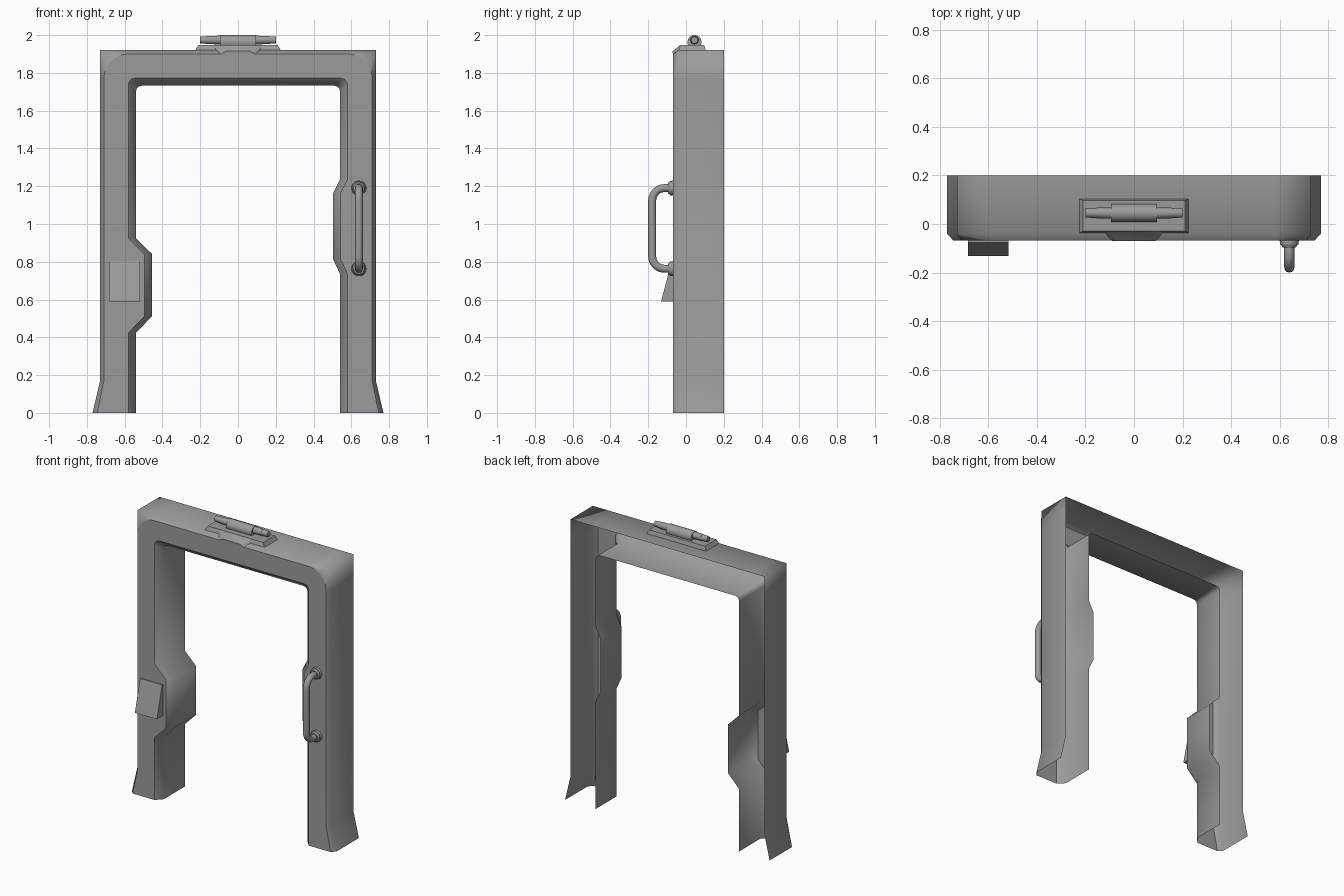
import bpy, bmesh, math
from mathutils import Matrix, Vector

if "Cube" in bpy.data.objects:
    bpy.data.objects.remove(bpy.data.objects["Cube"])

FRONT, BACK = -0.068, 0.2

# Dark grey metal shared by every part
METAL = bpy.data.materials.new("dark_grey_metal")
METAL.diffuse_color = (0.33, 0.33, 0.33, 1)
METAL.use_nodes = True
METAL.node_tree.nodes["Principled BSDF"].inputs["Base Color"].default_value = METAL.diffuse_color


def shade(ob, angle):
    bpy.ops.object.select_all(action='DESELECT')
    ob.select_set(True)
    bpy.context.view_layer.objects.active = ob
    if ob.type == 'CURVE':
        bpy.ops.object.convert(target='MESH')
        ob = bpy.context.view_layer.objects.active
    ob.data.materials.clear()
    ob.data.materials.append(METAL)
    if angle:
        bpy.ops.object.shade_smooth_by_angle(angle=math.radians(angle))


def finish(bm, name, angle=30):
    me = bpy.data.meshes.new(name)
    bm.to_mesh(me)
    bm.free()
    ob = bpy.data.objects.new(name, me)
    bpy.context.collection.objects.link(ob)
    shade(ob, angle)


def hull(name, pts):
    bm = bmesh.new()
    for p in pts:
        bm.verts.new(p)
    bmesh.ops.convex_hull(bm, input=bm.verts)
    bmesh.ops.dissolve_limit(bm, angle_limit=0.01, verts=bm.verts, edges=bm.edges)
    bmesh.ops.recalc_face_normals(bm, faces=bm.faces)
    finish(bm, name)


def cylinders(name, parts, axis, segs):
    # parts: (centre, radius at start, radius at end, length) along the axis
    bm = bmesh.new()
    rot = Vector((0, 0, 1)).rotation_difference(Vector(axis)).to_matrix().to_4x4()
    for c, r1, r2, length in parts:
        bmesh.ops.create_cone(bm, cap_ends=True, segments=segs, radius1=r1, radius2=r2,
                              depth=length, matrix=Matrix.Translation(c) @ rot)
    finish(bm, name)


def arc(cx, cz, r, n):
    # quarter turn from the right-hand side up to the top
    return [(cx + r * math.cos(i * math.pi / 2 / n), cz + r * math.sin(i * math.pi / 2 / n))
            for i in range(n + 1)]


def mirrored(half):
    # right half running upward, to a full path left foot -> right foot
    return [(-x, z) for x, z in half] + half[::-1]


# --- Frame shell: outer wall, bevel, front face, inner bevel, inner wall ---
N = 8
curve = arc(0.71 - 0.13, 1.9 - 0.13, 0.13, N)
# square corner that the rounded front edge fans into
square = [(0.73, 1.77)] + [(0.73, 1.92)] * (N - 1) + [(0.58, 1.92)]
outer_face = mirrored([(0.745, 0), (0.71, 0.17)] + curve)
outer_wall = mirrored([(0.77, 0), (0.73, 0.17)] + square)


def opening(x, top, r):
    def side(z, d):
        b = [(x, 0), (x, z[0]), (x - d, z[1]), (x - d, z[2]), (x, z[3])]
        return b + [(x - r + r * math.cos(a), top - r + r * math.sin(a))
                    for a in (0, math.pi / 6, math.pi / 3, math.pi / 2)]
    left = side((0.425, 0.51, 0.842, 0.925), 0.084)
    right = side((0.735, 0.815, 1.162, 1.235), 0.037)
    return [(-px, pz) for px, pz in left] + right[::-1]


bm = bmesh.new()


def loop(path, y):
    return [bm.verts.new((x, y, z)) for x, z in path]


def bridge(a, b):
    for i in range(len(a) - 1):
        bm.faces.new((a[i], a[i + 1], b[i + 1], b[i]))


o_back, o_mid, o_face = loop(outer_wall, BACK), loop(outer_wall, -0.04), loop(outer_face, FRONT)
i_face = loop(opening(0.58, 1.772, 0.035), FRONT)
i_mid, i_back = loop(opening(0.54, 1.732, 0.03), -0.025), loop(opening(0.54, 1.732, 0.03), BACK)
for a, b in ((o_back, o_mid), (o_mid, o_face), (i_face, i_mid), (i_mid, i_back)):
    bridge(a, b)
bm.faces.new(o_face + i_face[::-1])
bmesh.ops.remove_doubles(bm, verts=bm.verts, dist=0.0005)
bmesh.ops.recalc_face_normals(bm, faces=bm.faces)
face = max(bm.faces, key=lambda f: len(f.verts))
face.normal_update()
if face.normal.y > 0:
    bmesh.ops.reverse_faces(bm, faces=bm.faces)
# walls and bevels are smooth all round, only the front face outline is crisp
for f in bm.faces:
    f.smooth = True
for e in face.edges:
    e.smooth = False
bmesh.ops.triangulate(bm, faces=[face])
finish(bm, "door_frame", angle=None)

# --- Wedge panel on the left post ---
hull("wedge_panel", [(x, y, z) for x in (-0.684, -0.518)
                     for y, z in ((-0.069, 0.59), (-0.132, 0.59), (-0.076, 0.802), (-0.069, 0.802))])

# --- Lamp base plate and its front tab ---
hull("lamp_plate", [(s * x, y, z) for s in (-1, 1)
                    for x, y, z in ((0.225, -0.037, 1.922), (0.225, 0.104, 1.922),
                                    (0.21, -0.028, 1.948), (0.21, 0.096, 1.948))])
hull("lamp_plate_tab", [(s * x, y, z) for s in (-1, 1)
                        for x, y, z in ((0.118, -0.03, 1.947), (0.118, -0.037, 1.922),
                                        (0.065, -0.071, 1.915), (0.09, -0.07, 1.9))])

# --- Lamp barrel with stepped end rods ---
cylinders("lamp_barrel", [((0, 0.045, 1.963), 0.037, 0.037, 0.19)], (1, 0, 0), 24)
for s, side in ((-1, "left"), (1, "right")):
    cylinders("lamp_rod_" + side, [((s * 0.12, 0.045, 1.974), 0.023, 0.022, 0.07),
                                   ((s * 0.175, 0.045, 1.974), 0.021, 0.018, 0.05)], (s, 0, 0), 16)

# --- Pull handle: bent tube and two flanges ---
HX, LOW, HIGH, OUT, R = 0.64, 0.763, 1.19, -0.179, 0.065
top = [(OUT + R - px, HIGH - R + pz) for px, pz in arc(0, 0, R, 6)]
path = [(FRONT, HIGH)] + top[::-1] + [(y, LOW + HIGH - z) for y, z in top] + [(FRONT, LOW)]
cu = bpy.data.curves.new("pull_handle", 'CURVE')
cu.dimensions = '3D'
cu.bevel_depth, cu.bevel_resolution = 0.021, 4
sp = cu.splines.new('POLY')
sp.points.add(len(path) - 1)
for p, (y, z) in zip(sp.points, path):
    p.co = (HX, y, z, 1)
handle = bpy.data.objects.new("pull_handle", cu)
bpy.context.collection.objects.link(handle)
shade(handle, 40)
for z, end in ((LOW, "lower"), (HIGH, "upper")):
    cylinders("handle_flange_" + end, [((HX, -0.074, z), 0.04, 0.038, 0.022),
                                       ((HX, -0.09, z), 0.035, 0.028, 0.012)], (0, -1, 0), 20)
